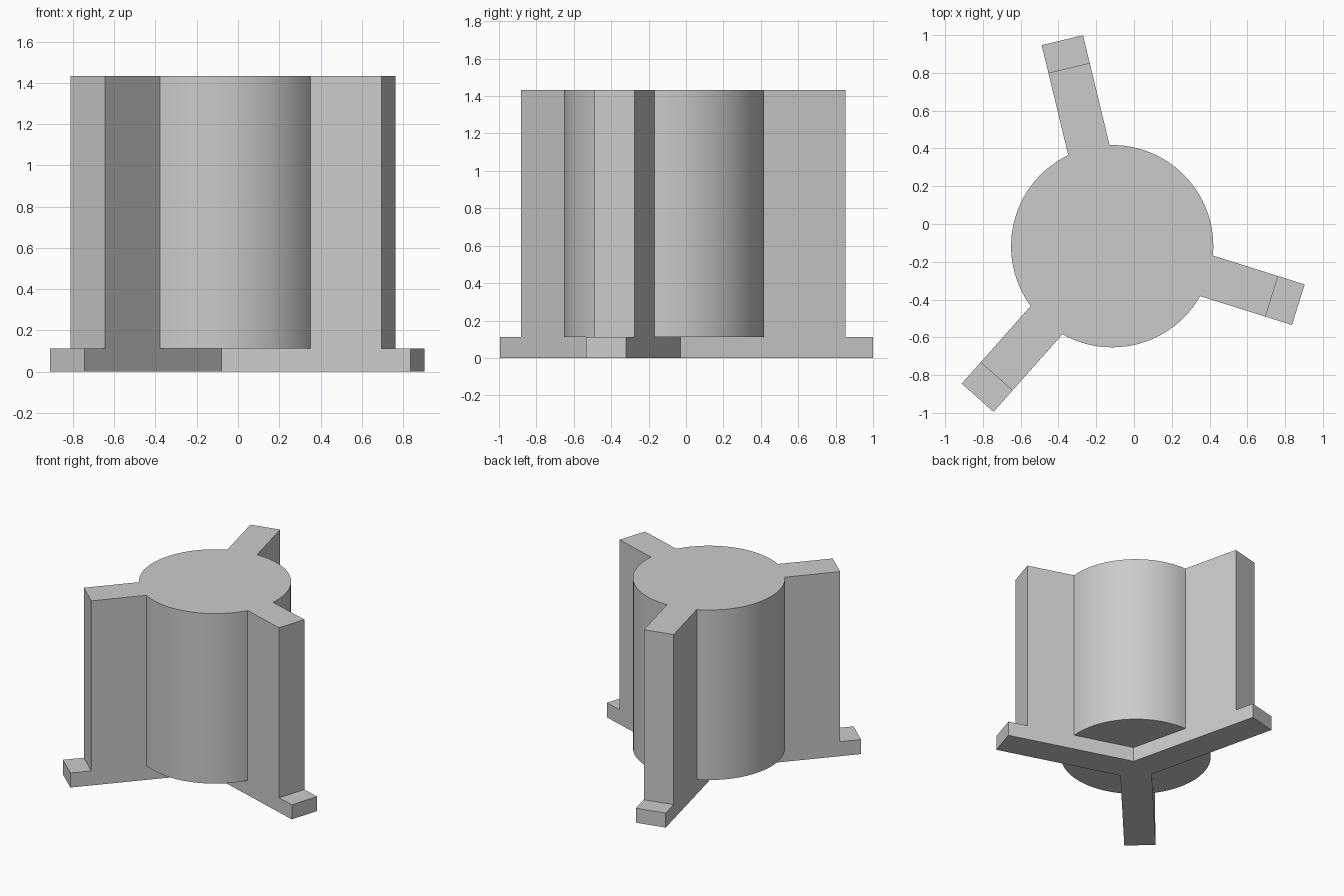
import bpy
import bmesh
from math import atan2, cos, radians, sin, sqrt, tan, tau
from mathutils import Vector

cube = bpy.data.objects.get("Cube")
if cube:
    bpy.data.objects.remove(cube, do_unlink=True)

CENTRE = Vector((-0.1155, -0.1175))
RADIUS = 0.5355
HALF_WIDTH = 0.1125
FOOT_TOP = 0.113
TOP = 1.433
ARC_STEPS = 24
# Arms as (angle, reach of foot, reach of fin)
ARMS = [(radians(103.6), 1.122, 0.971),
        (radians(228.4), 1.073, 0.922),
        (radians(342.55), 1.033, 0.886)]

grey = bpy.data.materials.new("Plain grey")
grey.use_nodes = True
colour = (0.6, 0.6, 0.6, 1)
grey.diffuse_color = colour
grey.node_tree.nodes["Principled BSDF"].inputs["Base Color"].default_value = colour

bm = bmesh.new()


def place(angle, along, side):
    """Plan point at a distance along an arm and to its left."""
    out = Vector((cos(angle), sin(angle)))
    return CENTRE + out * along + Vector((-out.y, out.x)) * side


def vert(p, z):
    return bm.verts.new((p.x, p.y, z))


def arm_side(angle, foot, fin, side, crotch):
    """Stepped wall on one side of an arm, running down to the crotch it shares."""
    w = side * HALF_WIDTH
    tip, step = place(angle, foot, w), place(angle, fin, w)
    root = place(angle, sqrt(RADIUS ** 2 - w ** 2), w)
    s = {"tip_low": vert(tip, 0), "tip_high": vert(tip, FOOT_TOP),
         "step_low": vert(step, FOOT_TOP), "step_high": vert(step, TOP),
         "root_high": vert(root, TOP), "root_low": vert(root, FOOT_TOP)}
    bm.faces.new([crotch[0], *s.values(), crotch[1]])
    return s


# Points where neighbouring arms meet under the drum
crotches = []
for i, (a, _, _) in enumerate(ARMS):
    half = ((ARMS[(i + 1) % 3][0] - a) % tau) / 2
    p = place(a, HALF_WIDTH / tan(half), HALF_WIDTH)
    crotches.append((vert(p, 0), vert(p, FOOT_TOP)))

# Arm walls: right side meets the previous crotch, left side the next
rights = [arm_side(*arm, -1, crotches[i - 1]) for i, arm in enumerate(ARMS)]
lefts = [arm_side(*arm, 1, crotches[i]) for i, arm in enumerate(ARMS)]

top_ring, base_ring = [], []
for i, (a, _, _) in enumerate(ARMS):
    r, l, nxt = rights[i], lefts[i], rights[(i + 1) % 3]
    # Foot end, foot top and fin end
    for low, high in (("tip_low", "tip_high"), ("tip_high", "step_low"),
                      ("step_low", "step_high")):
        bm.faces.new([r[low], l[low], l[high], r[high]])

    # Curved drum wall to the next arm
    lo, hi = [l["root_low"]], [l["root_high"]]
    start = l["root_low"].co.xy - CENTRE
    end = nxt["root_low"].co.xy - CENTRE
    first = atan2(start.y, start.x)
    sweep = (atan2(end.y, end.x) - first) % tau
    for k in range(1, ARC_STEPS):
        p = place(first + sweep * k / ARC_STEPS, RADIUS, 0)
        lo.append(vert(p, FOOT_TOP))
        hi.append(vert(p, TOP))
    lo.append(nxt["root_low"])
    hi.append(nxt["root_high"])
    for k in range(ARC_STEPS):
        bm.faces.new([lo[k], lo[k + 1], hi[k + 1], hi[k]])

    # Raised drum underside between the arms
    bm.faces.new([crotches[i][1], *lo])
    top_ring += [r["step_high"], l["step_high"], *hi]
    base_ring += [r["tip_low"], l["tip_low"], crotches[i][0]]

# Flat top and three-armed base
bm.faces.new(top_ring)
bm.faces.new(base_ring)
bmesh.ops.recalc_face_normals(bm, faces=bm.faces[:])

mesh = bpy.data.meshes.new("finned_drum")
bm.to_mesh(mesh)
bm.free()
mesh.materials.append(grey)
drum = bpy.data.objects.new("finned_drum", mesh)
bpy.context.collection.objects.link(drum)

bpy.ops.object.select_all(action="DESELECT")
drum.select_set(True)
bpy.context.view_layer.objects.active = drum
bpy.ops.object.shade_smooth_by_angle(angle=radians(30))
